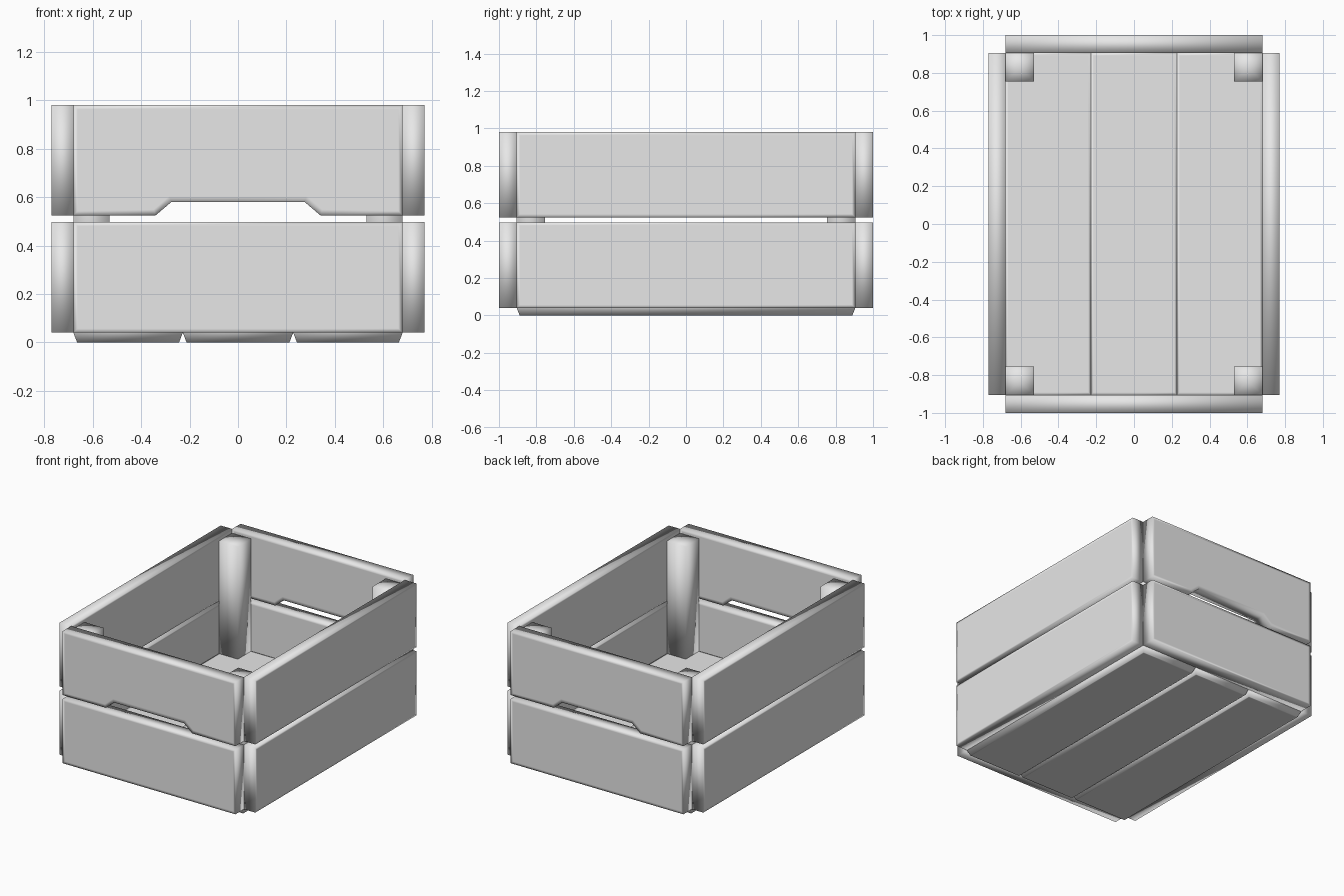
import bpy
import bmesh
from mathutils import Matrix, Vector

cube = bpy.data.objects.get("Cube")
if cube:
    bpy.data.objects.remove(cube, do_unlink=True)

grey = bpy.data.materials.new("plain_grey")
grey.use_nodes = True
grey.diffuse_color = (0.8, 0.8, 0.8, 1)
grey.node_tree.nodes["Principled BSDF"].inputs["Base Color"].default_value = (0.8, 0.8, 0.8, 1)

HALF_X, OUT_X = 0.68, 0.77      # inner and outer faces of the long walls
HALF_Y, OUT_Y = 0.905, 1.0      # inner and outer faces of the end walls
POST = 0.15
FLOOR_TOP = 0.15
ROWS = {"lower": (0.04, 0.498), "upper": (0.525, 0.98)}


def finish(name, bm):
    """Turn a bmesh into a smooth grey object."""
    bmesh.ops.recalc_face_normals(bm, faces=bm.faces[:])
    mesh = bpy.data.meshes.new(name)
    bm.to_mesh(mesh)
    bm.free()
    mesh.shade_smooth()
    mesh.materials.append(grey)
    obj = bpy.data.objects.new(name, mesh)
    bpy.context.collection.objects.link(obj)
    return obj


def extrude_profile(points, depth):
    """Extrude an upright x-z outline along +y; frame both broad faces."""
    bm = bmesh.new()
    face = bm.faces.new([bm.verts.new((x, 0, z)) for x, z in points])
    side = bmesh.ops.extrude_face_region(bm, geom=[face])["geom"]
    moved = [v for v in side if isinstance(v, bmesh.types.BMVert)]
    bmesh.ops.translate(bm, verts=moved, vec=(0, depth, 0))
    bmesh.ops.recalc_face_normals(bm, faces=bm.faces[:])
    broad = [f for f in bm.faces if abs(f.normal.y) > 0.9]
    bmesh.ops.inset_individual(bm, faces=broad, thickness=0.025)
    return bm


def box(low, high):
    bm = bmesh.new()
    low, high = Vector(low), Vector(high)
    size = high - low
    bmesh.ops.create_cube(bm, size=1, matrix=Matrix.Translation((low + high) / 2)
                          @ Matrix.Diagonal((*size, 1)))
    return bm


def wall_board(name, half, inner, outer, row, angle, handle=False):
    """A wall board, made facing the front and turned to its side."""
    z0, z1 = row
    points = [(-half, z0), (half, z0), (half, z1), (-half, z1)]
    if handle:
        points[1:1] = [(-0.34, z0), (-0.275, z0 + 0.055),
                       (0.275, z0 + 0.055), (0.34, z0)]
    bm = extrude_profile(points, outer - inner)
    bmesh.ops.translate(bm, verts=bm.verts[:], vec=(0, -outer, 0))
    bmesh.ops.rotate(bm, verts=bm.verts[:], matrix=Matrix.Rotation(angle, 3, "Z"))
    finish(name, bm)


# Wall boards, two rows high, with hand holds at both ends
QUARTER = 1.5707963
for row_name, row in ROWS.items():
    for turn, side in enumerate(("front", "left", "back", "right")):
        name = f"{side}_{row_name}_board"
        if side in ("front", "back"):
            wall_board(name, HALF_X, HALF_Y, OUT_Y, row, turn * QUARTER, row_name == "upper")
        else:
            wall_board(name, HALF_Y, HALF_X, OUT_X, row, turn * QUARTER)

# Corner posts
for sx, side in ((1, "left"), (-1, "right")):
    for sy, end in ((-1, "front"), (1, "back")):
        xs = sorted((sx * HALF_X, sx * (HALF_X - POST)))
        ys = sorted((sy * HALF_Y, sy * (HALF_Y - POST)))
        bm = box((xs[0], ys[0], FLOOR_TOP - 0.02), (xs[1], ys[1], 0.95))
        caps = [f for f in bm.faces if f.normal.z > 0.9]
        bmesh.ops.poke(bm, faces=caps)
        finish(f"{end}_{side}_post", bm)

# Floor planks, with the underside edges chamfered
edges = (-HALF_X, -0.228, 0.228, HALF_X)
for name, x0, x1 in zip(("right", "middle", "left"), edges, edges[1:]):
    bm = box((x0, -HALF_Y, 0.04), (x1, HALF_Y, FLOOR_TOP))
    bottom = [f for f in bm.faces if f.normal.z < -0.9]
    top = [f for f in bm.faces if f.normal.z > 0.9]
    bmesh.ops.inset_individual(bm, faces=bottom, thickness=0.022)
    bmesh.ops.translate(bm, verts=bottom[0].verts[:], vec=(0, 0, -0.04))
    bmesh.ops.inset_individual(bm, faces=bottom, thickness=0.015)
    bmesh.ops.inset_individual(bm, faces=top, thickness=0.02)
    finish(f"{name}_floor_plank", bm)
